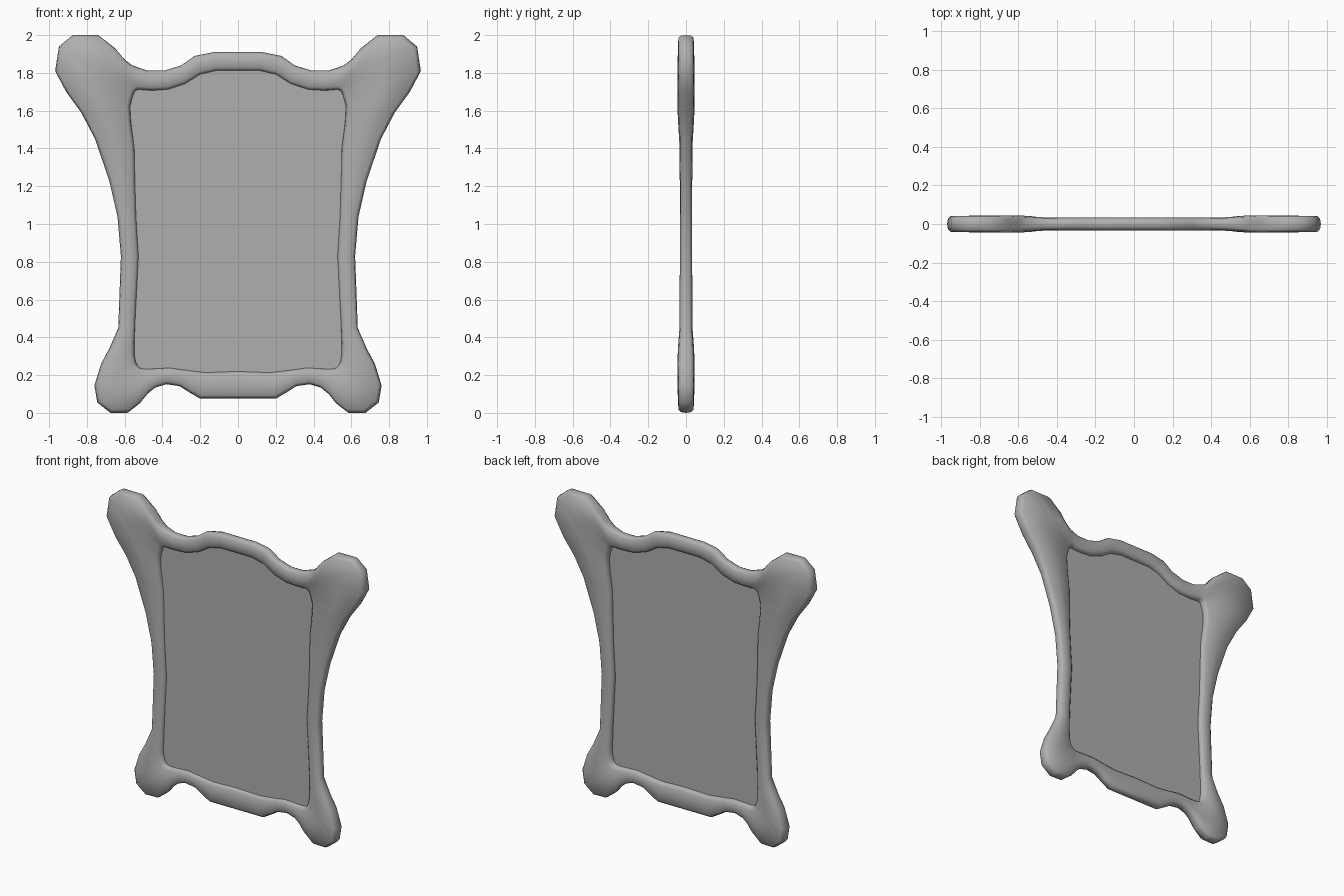
import bpy, bmesh, math
from mathutils import Vector

if "Cube" in bpy.data.objects:
    bpy.data.objects.remove(bpy.data.objects["Cube"])

# Right half, top centre to bottom centre: outer x, outer z, inner x, inner z
STATIONS = [
    (0.00, 1.91, 0.00, 1.81), (0.13, 1.91, 0.115, 1.81), (0.23, 1.89, 0.20, 1.79),
    (0.30, 1.84, 0.28, 1.74), (0.39, 1.812, 0.37, 1.71), (0.48, 1.812, 0.45, 1.705),
    (0.56, 1.84, 0.50, 1.707), (0.60, 1.87, 0.515, 1.71), (0.65, 1.93, 0.525, 1.71),
    (0.74, 2.00, 0.535, 1.707), (0.875, 2.00, 0.545, 1.70), (0.948, 1.94, 0.55, 1.69),
    (0.968, 1.81, 0.56, 1.66), (0.91, 1.70, 0.57, 1.62), (0.83, 1.59, 0.565, 1.54),
    (0.757, 1.45, 0.547, 1.40), (0.682, 1.23, 0.543, 1.22), (0.638, 1.04, 0.538, 1.04),
    (0.62, 0.83, 0.525, 0.83), (0.634, 0.45, 0.543, 0.48), (0.682, 0.34, 0.547, 0.36),
    (0.725, 0.26, 0.547, 0.31), (0.76, 0.145, 0.54, 0.27), (0.745, 0.055, 0.53, 0.25),
    (0.675, 0.00, 0.52, 0.24), (0.585, 0.00, 0.50, 0.235), (0.52, 0.05, 0.48, 0.235),
    (0.48, 0.10, 0.45, 0.236), (0.44, 0.133, 0.41, 0.238), (0.38, 0.152, 0.36, 0.24),
    (0.31, 0.142, 0.29, 0.23), (0.26, 0.11, 0.24, 0.224), (0.20, 0.075, 0.17, 0.216),
    (0.00, 0.075, 0.00, 0.222),
]
LOOP = STATIONS + [(-a, b, -c, d) for a, b, c, d in reversed(STATIONS[1:-1])]

GREY = bpy.data.materials.new("dark_grey")
GREY.diffuse_color = (0.43, 0.43, 0.43, 1)
GREY.use_nodes = True
GREY.node_tree.nodes["Principled BSDF"].inputs["Base Color"].default_value = GREY.diffuse_color


def smoothstep(a, b, v):
    t = max(0.0, min(1.0, (v - a) / (b - a)))
    return t * t * (3 - 2 * t)


def signed_pow(v, e):
    return 0.0 if abs(v) < 1e-6 else math.copysign(abs(v) ** e, v)


def finish(bm, name):
    bmesh.ops.recalc_face_normals(bm, faces=bm.faces)
    mesh = bpy.data.meshes.new(name)
    bm.to_mesh(mesh)
    bm.free()
    mesh.materials.append(GREY)
    obj = bpy.data.objects.new(name, mesh)
    bpy.context.collection.objects.link(obj)
    bpy.context.view_layer.objects.active = obj
    obj.select_set(True)
    bpy.ops.object.shade_smooth_by_angle(angle=math.radians(60))
    obj.select_set(False)


def section(ox, oz, ix, iz):
    """Rounded bar section running from the outer edge to the inner edge."""
    o, i = Vector((ox, 0, oz)), Vector((ix, 0, iz))
    width = (i - o).length
    d = (i - o) / width
    # the corner lobes are thicker than the rails
    corner = smoothstep(0.42, 0.70, abs(ox)) * max(
        smoothstep(1.38, 1.65, oz), smoothstep(0.47, 0.28, oz))
    t = 0.033 + 0.012 * corner
    r = min(0.05, width * 0.42)
    pts = []
    for k in range(12):
        a = math.pi - k * math.tau / 12
        c, s = signed_pow(math.cos(a), 0.75), signed_pow(math.sin(a), 0.75)
        # rounded at either end, flat between
        u = r + r * c if c < 0 else width - r + r * c if c > 0 else width / 2
        pts.append(o + d * u + Vector((0, t * s, 0)))
    return pts


# Frame: closed loft of the sections
bm = bmesh.new()
rings = [[bm.verts.new(p) for p in section(*s)] for s in LOOP]
for n, ring in enumerate(rings):
    nxt = rings[(n + 1) % len(rings)]
    for k in range(12):
        j = (k + 1) % 12
        bm.faces.new((ring[k], ring[j], nxt[j], nxt[k]))
finish(bm, "frame")

# Panel: thin sheet tucked into the frame opening
bm = bmesh.new()
rim = []
for ox, oz, ix, iz in LOOP:
    f = 0.025 / math.hypot(ox - ix, oz - iz)
    rim.append((ix + (ox - ix) * f, iz + (oz - iz) * f))
front = [bm.verts.new((x, -0.010, z)) for x, z in rim]
back = [bm.verts.new((x, 0.002, z)) for x, z in rim]
bm.faces.new(front)
bm.faces.new(back[::-1])
for n in range(len(rim)):
    m = (n + 1) % len(rim)
    bm.faces.new((front[n], front[m], back[m], back[n]))
finish(bm, "panel")
